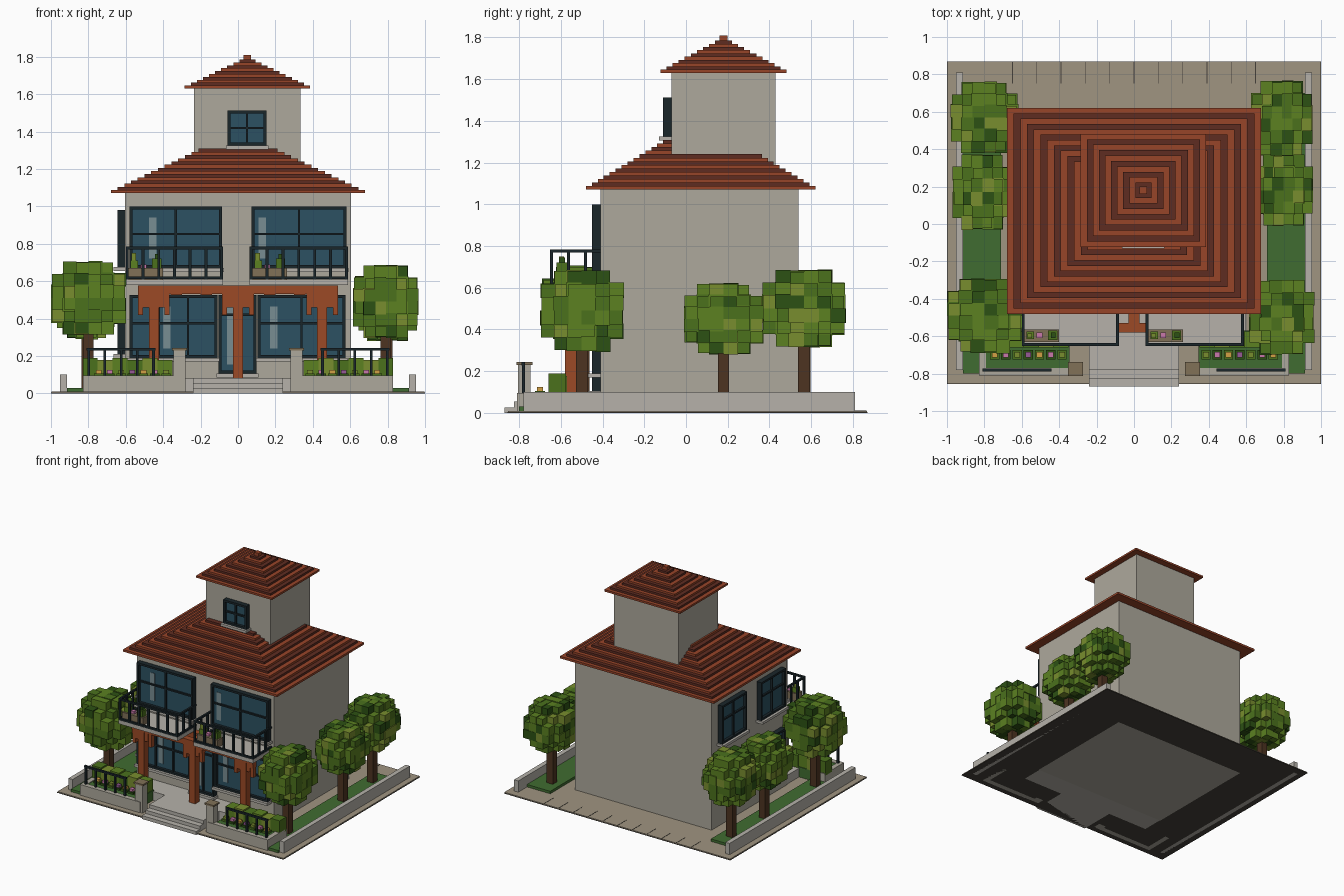
import bpy, bmesh, random

if "Cube" in bpy.data.objects:
    bpy.data.objects.remove(bpy.data.objects["Cube"])

random.seed(4)


def mat(name, r, g, b):
    m = bpy.data.materials.new(name)
    m.diffuse_color = tuple((c / 255) ** 2.2 for c in (r, g, b)) + (1,)
    m.use_nodes = True
    m.node_tree.nodes["Principled BSDF"].inputs["Base Color"].default_value = m.diffuse_color
    return m


WALL = mat("plaster", 172, 167, 155)
TRIM = mat("pale_stone", 180, 176, 168)
PAVE = mat("paving", 158, 147, 128)
DARK = mat("dark_base", 70, 66, 60)
TILE = mat("tile_light", 150, 70, 45)
TILE2 = mat("tile_dark", 95, 48, 38)
WOOD = mat("red_wood", 155, 75, 42)
BARK = mat("bark", 78, 55, 38)
FRAME = mat("frame", 32, 42, 46)
GLASS = mat("glass", 48, 82, 98)
GLINT = mat("glint", 120, 140, 145)
GRASS = mat("grass", 66, 108, 52)
BOXM = mat("planter", 128, 112, 88)
LEAF = [mat("leaf_%d" % i, *c) for i, c in enumerate(
    [(92, 128, 38), (120, 140, 50), (76, 112, 34), (48, 82, 26)])]
PETAL = [mat("petal_%d" % i, *c) for i, c in enumerate(
    [(200, 120, 170), (210, 160, 70), (150, 90, 150)])]


def boxes(name, spans, *mats, pick=None):
    """One object made of axis-aligned boxes (x0,x1,y0,y1,z0,z1)."""
    bm = bmesh.new()
    for i, (x0, x1, y0, y1, z0, z1) in enumerate(spans):
        geo = bmesh.ops.create_cube(bm, size=1)["verts"]
        for v in geo:
            v.co = (x1 if v.co.x > 0 else x0, y1 if v.co.y > 0 else y0, z1 if v.co.z > 0 else z0)
        for f in {f for v in geo for f in v.link_faces}:
            f.material_index = pick(i) if pick else i % len(mats)
    me = bpy.data.meshes.new(name)
    bm.to_mesh(me)
    bm.free()
    for m in mats:
        me.materials.append(m)
    ob = bpy.data.objects.new(name, me)
    bpy.context.collection.objects.link(ob)
    return ob


def stepped_roof(name, cx, cy, hx, hy, z, n, dx, dy, h):
    boxes(name, [(cx - hx + i * dx, cx + hx - i * dx, cy - hy + i * dy, cy + hy - i * dy,
                  z + i * h, z + (i + 1) * h) for i in range(n)], TILE, TILE2)


def window(name, side, face, u0, u1, z0, z1, cols=2, bar=0.72, glint=None, sill=True):
    """Framed window standing proud of a wall; side 'y' = front, 'x' = left."""
    def span(a, b, d0, d1, c, d):
        return (a, b, face - d1, face - d0, c, d) if side == "y" else (face - d1, face - d0, a, b, c, d)
    t = 0.016
    bars = [span(u0, u0 + t, 0, .04, z0, z1), span(u1 - t, u1, 0, .04, z0, z1),
            span(u0, u1, 0, .04, z0, z0 + t), span(u0, u1, 0, .04, z1 - t, z1)]
    for i in range(1, cols):
        u = u0 + (u1 - u0) * i / cols
        bars.append(span(u - .006, u + .006, 0, .032, z0, z1))
    zb = z0 + (z1 - z0) * bar
    bars.append(span(u0, u1, 0, .032, zb - .006, zb + .006))
    boxes(name + "_frame", bars, FRAME)
    boxes(name + "_glass", [span(u0 + .01, u1 - .01, 0, .018, z0 + .01, z1 - .01)], GLASS)
    if glint:
        boxes(name + "_glint", [span(glint, glint + .04, .01, .021, z0 + .05, z1 - .06)], GLINT)
    if sill:
        boxes(name + "_sill", [span(u0 - .01, u1 + .01, 0, .06, z0 - .02, z0)], TRIM)


# ground, paving joints, side lawns and side walls
boxes("ground_base", [(-1, 1, -.855, .87, 0, .004)], DARK)
boxes("paving", [(-.998, .998, -.853, .868, .004, .01)], PAVE)
boxes("paving_joints", [(x * .13 - .002, x * .13 + .002, .75, .865, .01, .0115) for x in range(-5, 6)], DARK)
for s, side in ((-1, "left"), (1, "right")):
    def mx(x0, x1, *r):
        return (min(s * x0, s * x1), max(s * x0, s * x1)) + r
    boxes(side + "_lawn", [mx(.71, .915, -.8, .7, .01, .03)], GRASS)
    boxes(side + "_wall", [mx(.915, .952, -.78, .81, 0, .1)], TRIM)
    # front planter with wall, pillar, railing, hedge and flowers
    boxes(side + "_front_wall", [mx(.3, .83, -.81, -.77, 0, .095), mx(.79, .83, -.77, -.57, 0, .095)], WALL)
    boxes(side + "_pillar", [mx(.28, .345, -.805, -.745, 0, .23)], WALL)
    boxes(side + "_pillar_cap", [mx(.272, .353, -.813, -.737, .23, .243)], BOXM)
    boxes(side + "_bed", [mx(.345, .79, -.77, -.57, .01, .09)], GRASS)
    boxes(side + "_front_rail", [mx(.44, .81, -.788, -.772, .228, .243)] +
          [mx(.445 + i * .0865, .459 + i * .0865, -.787, -.773, .09, .23) for i in range(5)], FRAME)
    boxes(side + "_hedge", [mx(.35 + i * .08, .43 + i * .08, -.66, -.57 - .006 * (i % 2), .08, .178 + .012 * (i % 2))
                            for i in range(6)], *LEAF[:3])
    boxes(side + "_flowers", [mx(.37 + i * .06, .4 + i * .06, -.715, -.685, .09, .125) for i in range(7)],
          LEAF[1], *PETAL)
    boxes(side + "_flower_leaves", [mx(.36 + i * .06, .41 + i * .06, -.725, -.675, .088, .105) for i in range(7)],
          LEAF[2], LEAF[3])

# entrance porch and steps
boxes("porch_floor", [(-.6, .6, -.58, -.41, 0, .08), (-.24, .24, -.74, -.58, 0, .08)], TRIM)
boxes("entrance_steps", [(-.24, .24, -.87 + i * .045, -.74, i * .027, (i + 1) * .027) for i in range(3)], TRIM)

# main block, tower and their stepped tile roofs
boxes("house_body", [(-.605, .605, -.41, .54, 0, 1.075)], WALL)
boxes("tower_body", [(-.235, .335, -.07, .43, 1.12, 1.635)], WALL)
stepped_roof("main_roof", 0, .07, .68, .55, 1.07, 14, .036, .0285, .017)
stepped_roof("tower_roof", .05, .18, .335, .302, 1.63, 10, .0325, .029, .0155)
boxes("roof_finial", [(.03, .07, .16, .2, 1.78, 1.81)], TILE)

# windows and door
window("upper_left_window", "y", -.41, -.58, -.085, .67, 1.0, 2, .55, -.475)
window("upper_right_window", "y", -.41, .072, .58, .67, 1.0, 2, .55, .11)
window("lower_left_window", "y", -.41, -.58, -.11, .19, .525, 3, .55, -.4)
window("lower_right_window", "y", -.41, .105, .575, .19, .525, 2, .55, .17)
window("front_door", "y", -.41, -.105, .1, .105, .525, 2, .75, -.06)
window("tower_window", "y", -.07, -.055, .152, 1.325, 1.512, 2, .5)
for i, (y0, y1) in enumerate(((-.34, -.03), (.15, .46))):
    window("side_upper_window_%d" % i, "x", -.605, y0, y1, .675, .98, 2, .6)
    window("side_lower_window_%d" % i, "x", -.605, y0, y1, .21, .5, 2, .6)

# timber pergola carrying the balconies
boxes("pergola_beam", [(-.535, .535, -.58, -.53, .53, .578), (-.535, .535, -.46, -.41, .53, .578)] +
      [(x - .03, x + .03, -.575, -.41, .525, .575) for x in (-.49, -.33, -.17, 0, .17, .33, .49)], WOOD)
for x, n in ((-.45, "left"), (0, "middle"), (.45, "right")):
    boxes(n + "_post", [(x - .027, x + .027, -.58, -.526, .08, .53), (x - .058, x + .058, -.575, -.53, .46, .53),
                        (x - .085, x + .085, -.573, -.532, .495, .53), (x - .085, x - .058, -.57, -.535, .42, .495),
                        (x + .058, x + .085, -.57, -.535, .42, .495)], WOOD)

# balconies with railings and planters
for x0, x1, n in ((-.6, -.08, "left"), (.062, .588, "right")):
    boxes(n + "_balcony_slab", [(x0, x1, -.65, -.41, .58, .61)], TRIM)
    rails = [(x0, x1, -.652, -.636, z, z + .014) for z in (.612, .77)]
    for xs in (x0, x1 - .015):
        rails += [(xs, xs + .015, -.65, -.41, z, z + .014) for z in (.612, .77)]
        rails += [(xs, xs + .015, y, y + .015, .61, .77) for y in (-.57, -.49)]
    rails += [(x0 + i * (x1 - x0 - .015) / 6, x0 + i * (x1 - x0 - .015) / 6 + .015, -.651, -.637, .61, .775)
              for i in range(7)]
    boxes(n + "_balcony_railing", rails, FRAME)
    p = x0 + .015
    boxes(n + "_balcony_planter", [(p, p + .185, -.63, -.565, .61, .67)], BOXM)
    boxes(n + "_balcony_plants", [(p + .01, p + .05, -.615, -.575, .67, .71), (p + .015, p + .04, -.61, -.585, .71, .75),
                                  (p + .125, p + .175, -.62, -.57, .67, .72), (p + .14, p + .165, -.61, -.58, .72, .745),
                                  (p + .065, p + .095, -.61, -.58, .67, .69)], *LEAF, PETAL[0])


def tree(name, x, y, rx, ry, zc, rz):
    """Trunk plus a crown of cubes filling the shell of an ellipsoid."""
    boxes(name + "_trunk", [(x - .027, x + .027, y - .027, y + .027, .01, zc),
                            (x, x + .07, y - .02, y + .02, zc - rz, zc - rz + .05)], BARK)
    n, cells = 3, []
    for i in range(-n, n):
        for j in range(-n, n):
            for k in range(-n, n):
                d = ((i + .5) ** 2 + (j + .5) ** 2 + (k + .5) ** 2) ** .5 / n
                if .5 < d < 1.03:
                    a, b, c = rx / n, ry / n, rz / n
                    e = random.uniform(0, .012)
                    cells.append((x + i * a - e * (i < 0), x + (i + 1) * a + e * (i >= 0),
                                  y + j * b - e * (j < 0), y + (j + 1) * b + e * (j >= 0),
                                  zc + k * c - e * (k < 0), zc + (k + 1) * c + e * (k >= 0)))
    cols = [random.choice((0, 0, 1, 2, 2, 3)) for _ in cells]
    boxes(name + "_crown", cells, *LEAF, pick=lambda i: cols[i])


# garden trees
tree("front_left_tree", -.8, -.49, .19, .19, .51, .185)
tree("middle_left_tree", -.81, .17, .15, .19, .47, .17)
tree("back_left_tree", -.8, .57, .17, .18, .5, .175)
tree("front_right_tree", .79, -.5, .165, .19, .49, .185)
tree("middle_right_tree", .8, .18, .15, .18, .45, .16)
tree("back_right_tree", .79, .565, .155, .19, .5, .175)
